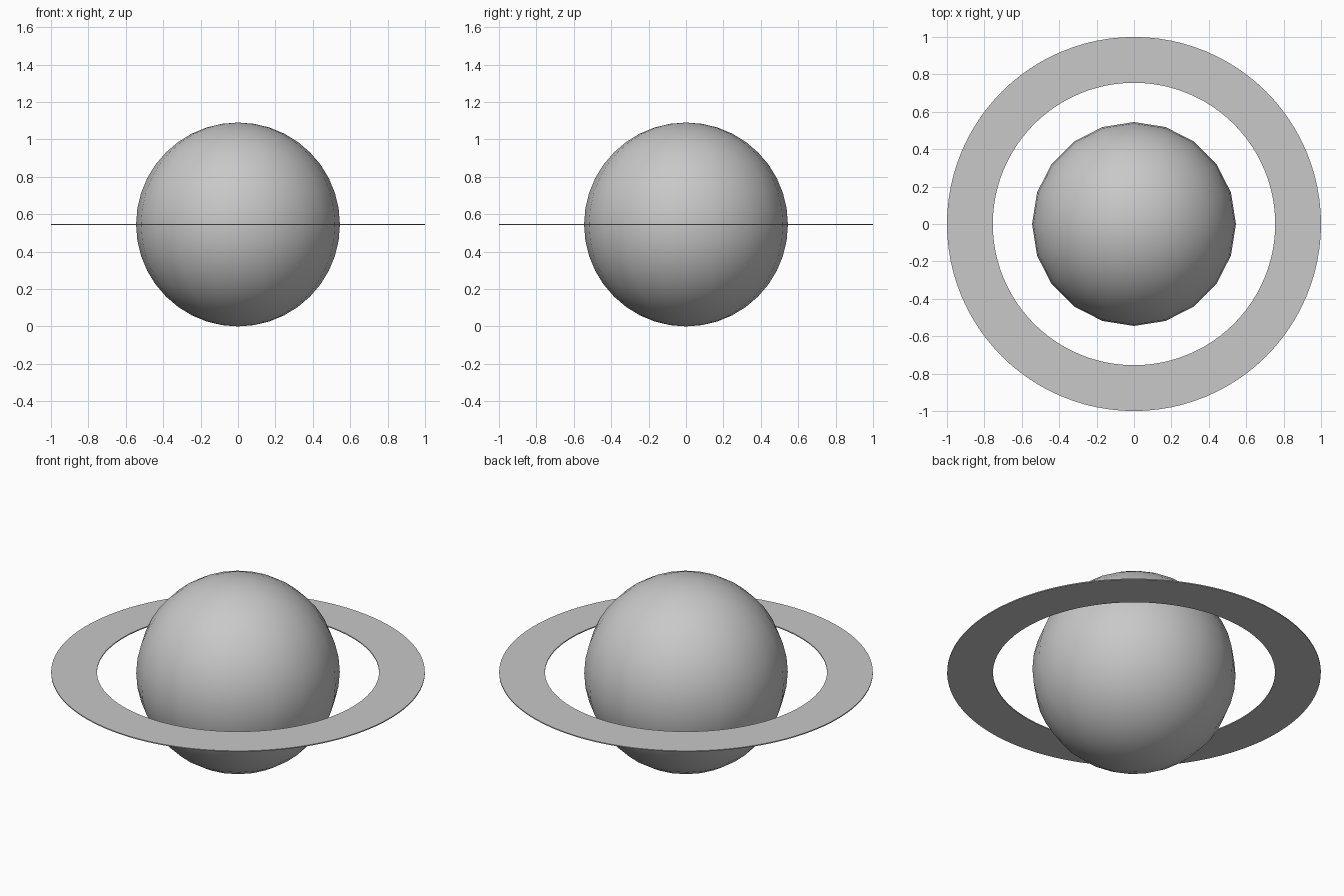
import bpy
import bmesh
import math

# Remove the default object
cube = bpy.data.objects.get("Cube")
if cube:
    bpy.data.objects.remove(cube, do_unlink=True)

RADIUS = 0.545
RING_INNER, RING_OUTER, RING_THICKNESS = 0.755, 1.0, 0.006

# Single flat colour
grey = bpy.data.materials.new("light grey")
grey.use_nodes = True
colour = (0.58, 0.58, 0.58, 1.0)
grey.diffuse_color = colour
grey.node_tree.nodes["Principled BSDF"].inputs["Base Color"].default_value = colour


def finish(obj, name):
    """Name, colour and smooth a part, keeping hard edges."""
    obj.name = obj.data.name = name
    obj.data.materials.append(grey)
    bpy.ops.object.select_all(action="DESELECT")
    obj.select_set(True)
    bpy.context.view_layer.objects.active = obj
    bpy.ops.object.shade_smooth_by_angle(angle=math.radians(35))


# Planet globe
bpy.ops.mesh.primitive_uv_sphere_add(
    segments=20, ring_count=20, radius=RADIUS, location=(0, 0, RADIUS))
finish(bpy.context.object, "planet_globe")

# Flat ring: a thin rectangular profile spun around the globe
bm = bmesh.new()
half = RING_THICKNESS / 2
corners = [(RING_INNER, -half), (RING_OUTER, -half),
           (RING_OUTER, half), (RING_INNER, half)]
verts = [bm.verts.new((x, 0, z)) for x, z in corners]
edges = [bm.edges.new((verts[i], verts[(i + 1) % 4])) for i in range(4)]
bmesh.ops.spin(bm, geom=verts + edges, cent=(0, 0, 0), axis=(0, 0, 1),
               angle=math.tau, steps=96, use_merge=True)
bmesh.ops.remove_doubles(bm, verts=bm.verts, dist=0.0001)
bmesh.ops.recalc_face_normals(bm, faces=bm.faces)
mesh = bpy.data.meshes.new("planet_ring")
bm.to_mesh(mesh)
bm.free()
ring = bpy.data.objects.new("planet_ring", mesh)
ring.location.z = RADIUS
bpy.context.collection.objects.link(ring)
finish(ring, "planet_ring")
